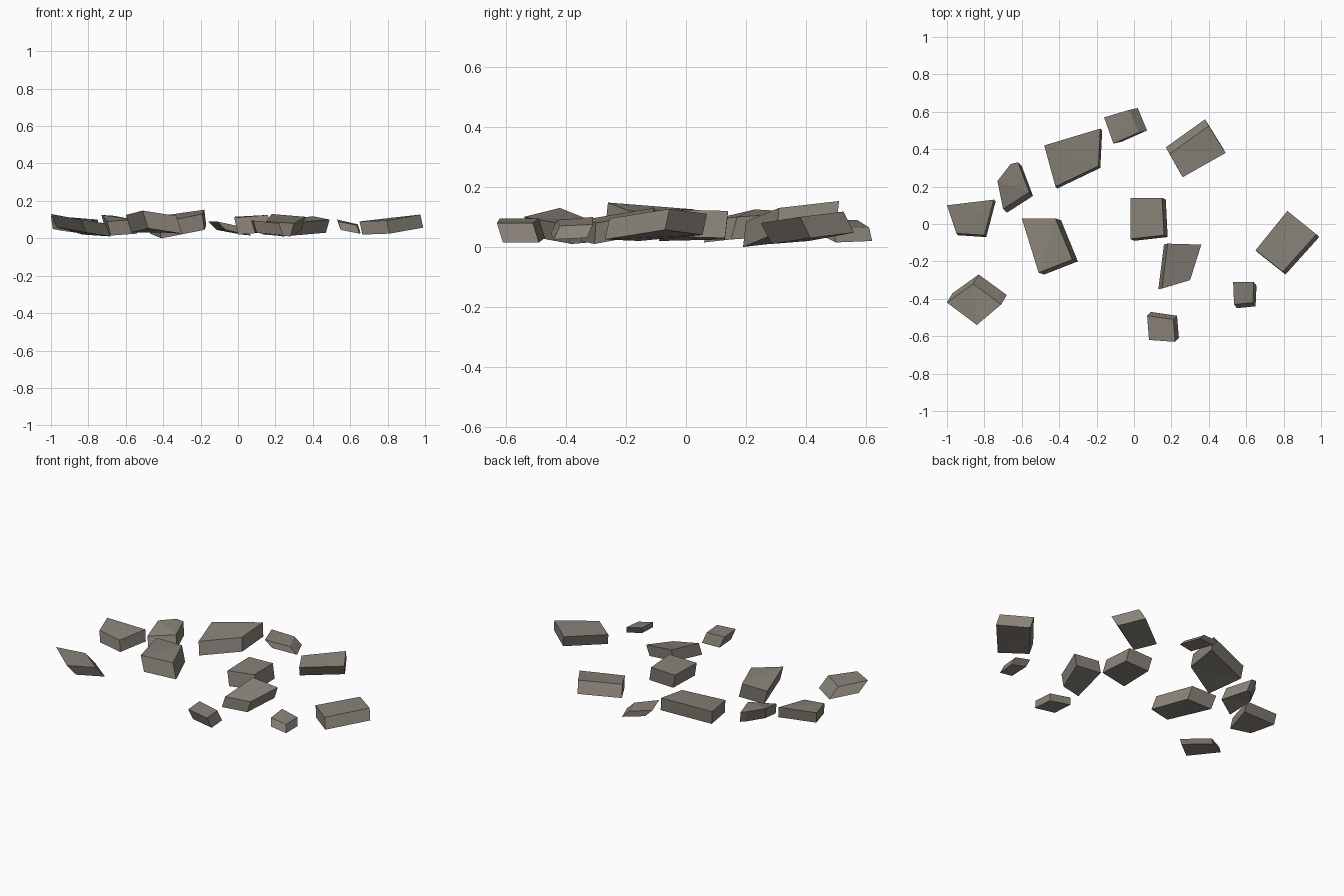
import bpy
import bmesh
from mathutils import Vector

default_cube = bpy.data.objects.get("Cube")
if default_cube:
    bpy.data.objects.remove(default_cube, do_unlink=True)

# Weathered grey-brown rock
rock = bpy.data.materials.new("grey_brown_rock")
rock_colour = (0.25, 0.225, 0.19, 1.0)
rock.diffuse_color = rock_colour
rock.use_nodes = True
rock.node_tree.nodes["Principled BSDF"].inputs["Base Color"].default_value = rock_colour


def stone(name, outline, heights, thickness, lean):
    """Tilted slab: plan outline, height of each top corner, and the
    sideways lean of the top, kept inside the plan outline."""
    lean = Vector(lean)
    corners = [Vector(point) for point in outline]
    centre = sum(corners, Vector((0, 0))) / len(corners)
    bm = bmesh.new()
    top, bottom = [], []
    for corner, height in zip(corners, heights):
        trailing = (corner - centre).dot(lean) < 0
        upper = corner + lean if trailing else corner
        lower = corner if trailing else corner - lean
        top.append(bm.verts.new((upper.x, upper.y, height)))
        bottom.append(bm.verts.new((lower.x, lower.y, max(0, height - thickness))))
    bm.faces.new(top)
    bm.faces.new(bottom[::-1])
    count = len(corners)
    for i in range(count):
        j = (i + 1) % count
        bm.faces.new((top[i], bottom[i], bottom[j], top[j]))
    # Split the warped sides into flat chipped facets
    bmesh.ops.triangulate(bm, faces=bm.faces[:])
    bmesh.ops.recalc_face_normals(bm, faces=bm.faces[:])
    mesh = bpy.data.meshes.new(name)
    bm.to_mesh(mesh)
    bm.free()
    mesh.materials.append(rock)
    obj = bpy.data.objects.new(name, mesh)
    bpy.context.collection.objects.link(obj)
    return obj


# Stones along the right-hand side
stone("stone_right_middle", [(-1, .1), (-.74, .12), (-.79, -.07), (-.94, -.06)],
      (.12, .1, .09, .11), .07, (-.01, .01))
stone("stone_right_front", [(-1, -.42), (-.83, -.27), (-.68, -.38), (-.84, -.54)],
      (.13, .09, .08, .1), .07, (-.03, -.05))
stone("stone_right_back", [(-.73, .23), (-.66, .32), (-.62, .33), (-.54, .15), (-.68, .06)],
      (.125, .12, .11, .1, .09), .075, (-.02, .02))
stone("stone_inner_right", [(-.6, .03), (-.39, .02), (-.3, -.2), (-.51, -.26)],
      (.125, .125, .12, .148), .095, (-.03, .01))

# Stones along the back
stone("stone_back_large", [(-.48, .42), (-.18, .51), (-.18, .3), (-.41, .19)],
      (.11, .153, .13, .085), .085, (-.01, .01))
stone("stone_back_small", [(-.16, .57), (.02, .62), (.07, .5), (-.11, .43)],
      (.09, .065, .06, .09), .045, (-.045, -.01))
stone("stone_back_left", [(.17, .41), (.38, .56), (.49, .38), (.26, .25)],
      (.09, .118, .1, .08), .07, (.02, -.035))

# Stones in the middle
stone("stone_centre", [(-.02, .14), (.17, .13), (.18, -.07), (-.02, -.08)],
      (.115, .12, .125, .11), .09, (-.02, .01))
stone("stone_centre_front", [(.16, -.11), (.36, -.11), (.3, -.3), (.13, -.35)],
      (.13, .115, .08, .09), .07, (.02, .005))

# Stones along the left and front
stone("stone_left", [(.65, -.14), (.82, .07), (.99, -.07), (.81, -.27)],
      (.09, .11, .127, .095), .07, (-.015, .015))
stone("stone_front_chip", [(.53, -.31), (.64, -.31), (.65, -.44), (.55, -.45)],
      (.1, .075, .07, .09), .045, (-.015, .02))
stone("stone_front", [(.07, -.49), (.23, -.49), (.24, -.61), (.08, -.62)],
      (.095, .08, .08, .095), .065, (-.02, -.02))
